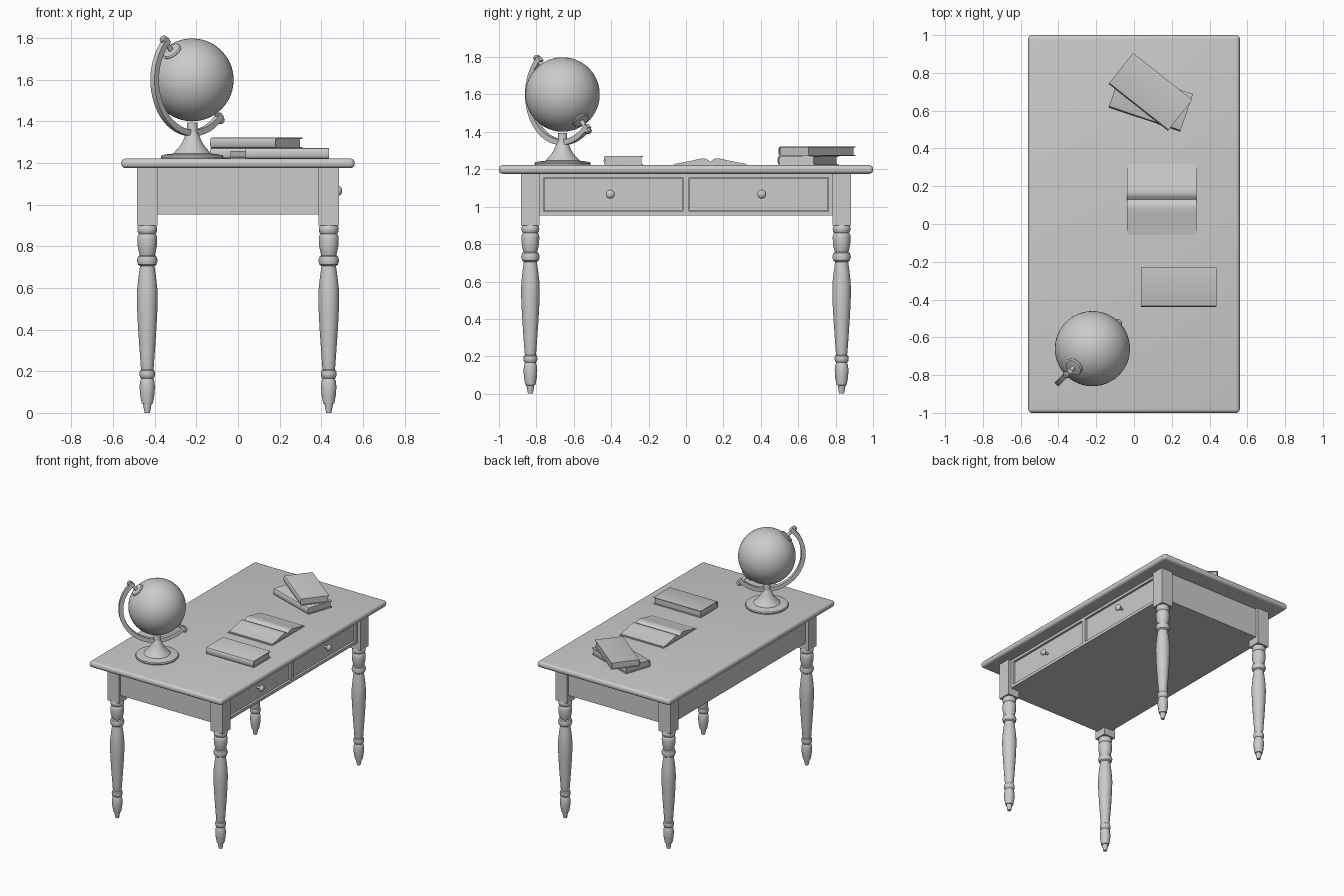
import bpy, bmesh
from math import radians, sin, cos, pi
from mathutils import Matrix, Vector

if "Cube" in bpy.data.objects:
    bpy.data.objects.remove(bpy.data.objects["Cube"])

TOP = 1.222


def finish(name, bm, smooth=None, mat=None):
    if mat is not None:
        bm.transform(mat)
    bmesh.ops.recalc_face_normals(bm, faces=bm.faces)
    me = bpy.data.meshes.new(name)
    bm.to_mesh(me)
    bm.free()
    ob = bpy.data.objects.new(name, me)
    bpy.context.collection.objects.link(ob)
    if smooth:
        bpy.ops.object.select_all(action='DESELECT')
        ob.select_set(True)
        bpy.context.view_layer.objects.active = ob
        bpy.ops.object.shade_smooth_by_angle(angle=radians(smooth))
    return ob


def add_box(bm, lo, hi):
    lo, hi = Vector(lo), Vector(hi)
    m = Matrix.Translation((lo + hi) / 2) @ Matrix.Diagonal((*(hi - lo), 1))
    return bmesh.ops.create_cube(bm, size=1, matrix=m)['verts']


def box(name, lo, hi, mat=None):
    bm = bmesh.new()
    add_box(bm, lo, hi)
    return finish(name, bm, mat=mat)


def lathe(name, profile, mat=None, n=32, smooth=35):
    bm = bmesh.new()
    rings = [[bm.verts.new((r * cos(2 * pi * i / n), r * sin(2 * pi * i / n), z))
              for i in range(n)] for r, z in profile]
    for a, b in zip(rings, rings[1:]):
        for i in range(n):
            j = (i + 1) % n
            bm.faces.new((a[i], a[j], b[j], b[i]))
    bm.faces.new(rings[0])
    bm.faces.new(rings[-1])
    return finish(name, bm, smooth, mat)


def add_prism(bm, yz, x0, x1):
    a = [bm.verts.new((x0, y, z)) for y, z in yz]
    b = [bm.verts.new((x1, y, z)) for y, z in yz]
    n = len(yz)
    bm.faces.new(a)
    bm.faces.new(b)
    for i in range(n):
        j = (i + 1) % n
        bm.faces.new((a[i], a[j], b[j], b[i]))


# table top with rounded edge
bm = bmesh.new()
add_box(bm, (-.56, -1, 1.176), (.56, 1, TOP))
bmesh.ops.bevel(bm, geom=bm.edges[:], offset=.02, segments=5, profile=.5, affect='EDGES')
finish('table_top', bm, 40)

# apron body, closed underneath
box('apron', (-.46, -.86, .953), (.437, .86, 1.178))

# frame around the drawers
bm = bmesh.new()
add_box(bm, (.43, -.80, .953), (.46, .80, .975))
add_box(bm, (.43, -.80, 1.157), (.46, .80, 1.178))
for y0, y1 in ((-.80, -.762), (-.017, .017), (.762, .80)):
    add_box(bm, (.43, y0, .975), (.46, y1, 1.157))
finish('drawer_frame', bm)

# drawers and knobs
knob = [(.009, 0), (.009, .025), (.018, .03), (.024, .038), (.023, .046), (.015, .053), (.005, .056)]
for s, side in ((-1, 'left'), (1, 'right')):
    y0, y1 = sorted((s * .02, s * .759))
    box(side + '_drawer', (.43, y0, .978), (.446, y1, 1.154))
    lathe(side + '_knob', knob,
          Matrix.Translation((.444, s * .405, 1.067)) @ Matrix.Rotation(pi / 2, 4, 'Y'), 24, 50)

# turned legs with square blocks
leg = [(.038, .905), (.046, .893), (.048, .88), (.045, .866), (.040, .860),
       (.046, .85), (.048, .835), (.046, .80), (.040, .77), (.036, .757),
       (.044, .752), (.050, .732), (.044, .712), (.035, .705),
       (.037, .69), (.042, .655), (.048, .60), (.050, .55), (.048, .48), (.043, .39),
       (.036, .29), (.031, .22), (.029, .208),
       (.035, .203), (.038, .188), (.035, .172), (.029, .166),
       (.034, .152), (.037, .125), (.034, .085), (.027, .046), (.021, .045), (.013, 0)]
for sy, row in ((-1, 'front'), (1, 'back')):
    for sx, col in ((-1, 'left'), (1, 'right')):
        x, y = sx * .436, sy * .832
        box(f'{row}_{col}_leg_block', (x - .049, y - .049, .90), (x + .049, y + .049, 1.178))
        lathe(f'{row}_{col}_leg', leg, Matrix.Translation((x, y, 0)))

# globe stand
gx, gy, gz = -.22, -.66, 1.6
stand = [(.148, 0), (.15, .008), (.146, .016), (.125, .02), (.092, .024), (.086, .03), (.075, .042),
         (.058, .062), (.044, .085), (.034, .11), (.027, .122), (.025, .13), (.025, .172)]
lathe('globe_stand', stand, Matrix.Translation((gx, gy, TOP)), 40)

# globe ball on a tilted axis
tilt = Matrix.Translation((gx, gy, gz)) @ Matrix.Rotation(pi / 4, 4, 'Z') @ Matrix.Rotation(-pi / 4, 4, 'Y')
bm = bmesh.new()
bmesh.ops.create_uvsphere(bm, u_segments=48, v_segments=32, radius=.199)
finish('globe_ball', bm, 40, tilt)

# globe arm: half ring swept around the ball
bm = bmesh.new()
prev, n = None, 40
for i in range(n + 1):
    a = radians(-4 + 188 * i / n)
    ring = [bm.verts.new((-r * sin(a), w, r * cos(a)))
            for r, w in ((.24, -.014), (.27, -.014), (.27, .014), (.24, .014))]
    if prev:
        for k in range(4):
            bm.faces.new((prev[k], prev[(k + 1) % 4], ring[(k + 1) % 4], ring[k]))
    else:
        bm.faces.new(ring)
    prev = ring
bm.faces.new(prev)
finish('globe_arm', bm, 30, tilt)

# pole caps and pivot pins
pivot = [(.05, .185), (.05, .196), (.044, .202), (.012, .205), (.010, .27), (.018, .272), (.018, .282), (.012, .288)]
lathe('upper_pivot', pivot, tilt, 24)
lathe('lower_pivot', pivot, tilt @ Matrix.Rotation(pi, 4, 'X'), 24)


# closed book: wrap-around cover with rounded spine, inset pages
def book(name, x, y, z, angle):
    m = Matrix.Translation((x, y, z)) @ Matrix.Rotation(radians(angle), 4, 'Z')
    h, t = .05, .005
    outer = [(-.095 - .01 * sin(pi * i / 8), h / 2 - h / 2 * cos(pi * i / 8)) for i in range(9)]
    inner = [(-.09 - .01 * sin(pi * i / 8), h / 2 - (h / 2 - t) * cos(pi * i / 8)) for i in range(9)]
    bm = bmesh.new()
    add_prism(bm, [(.104, 0)] + outer + [(.104, h), (.104, h - t)] + inner[::-1] + [(.104, t)], -.2, .2)
    finish(name + '_cover', bm, 30, m)
    box(name + '_pages', (-.193, -.098, t), (.193, .096, h - t), m)


book('single_book', .237, -.335, TOP, 0)
book('lower_stacked_book', .089, .653, TOP, -18.6)
book('upper_stacked_book', .0875, .70, TOP + .05, -38.3)

# open book
half = [(.008, .024), (.016, .031), (.03, .036), (.045, .036), (.07, .031),
        (.10, .024), (.14, .016), (.187, .008), (.187, .003)]
section = [(.13 - u, v) for u, v in half[::-1]] + [(.13, .018)] + [(.13 + u, v) for u, v in half]
bm = bmesh.new()
add_prism(bm, section, -.036, .331)
finish('open_book_pages', bm, 30, Matrix.Translation((0, 0, TOP)))
box('open_book_cover', (-.04, -.067, TOP), (.335, .325, TOP + .004))
